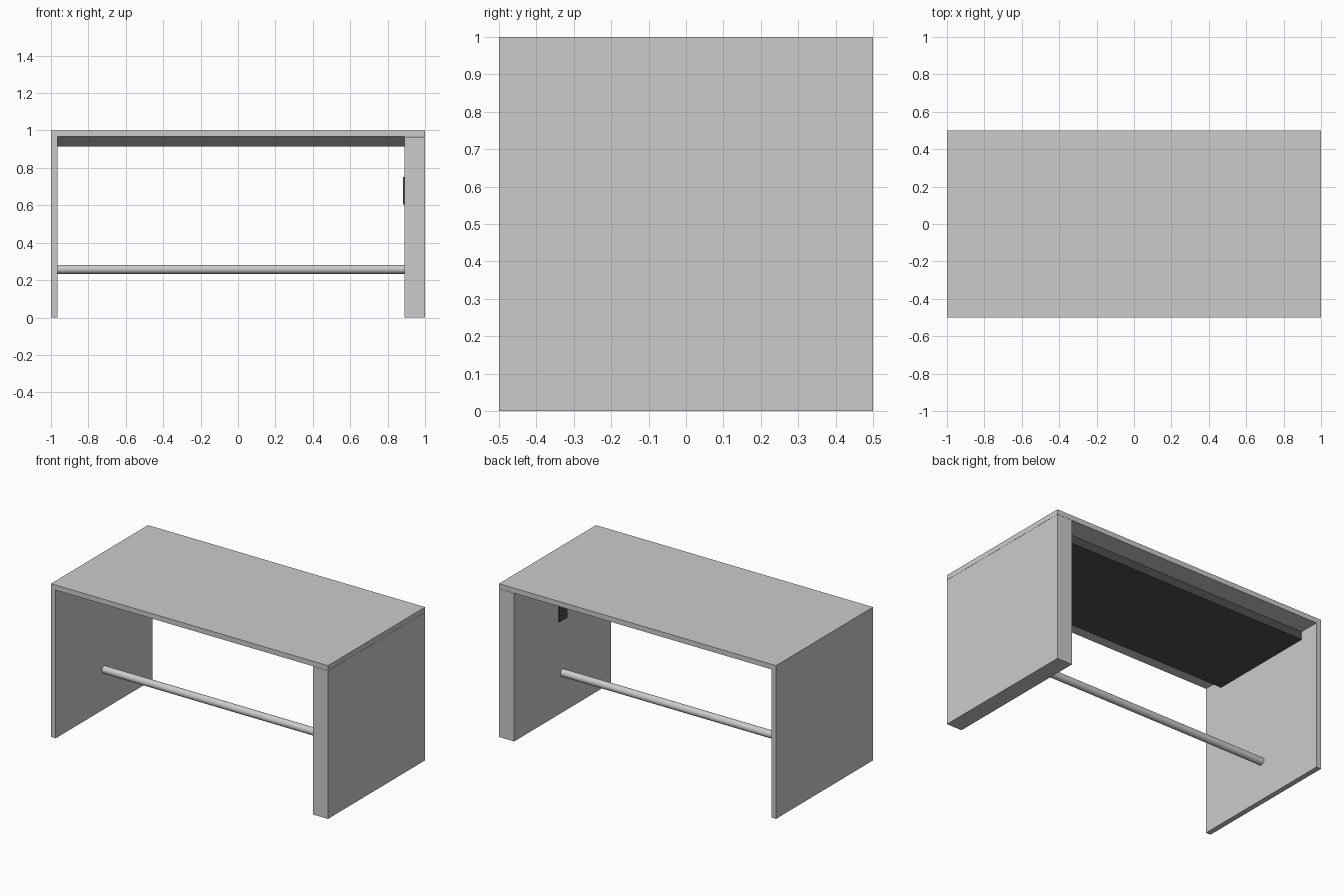
import bpy, bmesh, math

if "Cube" in bpy.data.objects:
    bpy.data.objects.remove(bpy.data.objects["Cube"])

dark = bpy.data.materials.new("dark_finish")
dark.diffuse_color = (0.08, 0.08, 0.08, 1)
dark.use_nodes = True
dark.node_tree.nodes["Principled BSDF"].inputs["Base Color"].default_value = dark.diffuse_color


def add_object(name, bm, material=None):
    bmesh.ops.recalc_face_normals(bm, faces=bm.faces)
    mesh = bpy.data.meshes.new(name)
    bm.to_mesh(mesh)
    bm.free()
    ob = bpy.data.objects.new(name, mesh)
    bpy.context.collection.objects.link(ob)
    if material:
        mesh.materials.append(material)
    return ob


def box(name, x, y, z, material=None):
    bm = bmesh.new()
    bmesh.ops.create_cube(bm, size=1)
    for v in bm.verts:
        v.co = [(r[0] + r[1]) / 2 + c * (r[1] - r[0]) for c, r in zip(v.co, (x, y, z))]
    return add_object(name, bm, material)


def cylinder_x(name, x, y, z, radius, sides, material=None):
    bpy.ops.mesh.primitive_cylinder_add(
        vertices=sides, radius=radius, depth=x[1] - x[0],
        location=((x[0] + x[1]) / 2, y, z), rotation=(0, math.pi / 2, 0))
    ob = bpy.context.object
    ob.name = name
    bpy.ops.object.shade_smooth_by_angle()
    if material:
        ob.data.materials.append(material)
    return ob


# Continuous top and thin left side: an L profile swept along y
bm = bmesh.new()
profile = [(-1, 0), (-0.966, 0), (-0.966, 0.967), (1, 0.967), (1, 1), (-1, 1)]
face = bm.faces.new([bm.verts.new((x, -0.5, z)) for x, z in profile])
swept = bmesh.ops.extrude_face_region(bm, geom=[face])["geom"]
bmesh.ops.translate(bm, vec=(0, 1, 0),
                    verts=[g for g in swept if isinstance(g, bmesh.types.BMVert)])
add_object("top_and_left_side", bm)

# Thick right side
box("right_side", (0.89, 1), (-0.5, 0.5), (0, 0.966))

# Dark box beneath the top
box("under_top_box", (-0.966, 0.89), (-0.365, 0.365), (0.915, 0.967), dark)

# Round stretcher between the sides
cylinder_x("stretcher_rod", (-0.967, 0.891), 0, 0.258, 0.024, 32)

# Power outlet plate on the inner face of the right side
box("outlet_plate", (0.883, 0.891), (-0.042, 0.042), (0.605, 0.75), dark)
for i, z in enumerate((0.647, 0.708)):
    cylinder_x(f"outlet_socket_{i + 1}", (0.882, 0.884), 0, z, 0.022, 24, dark)
